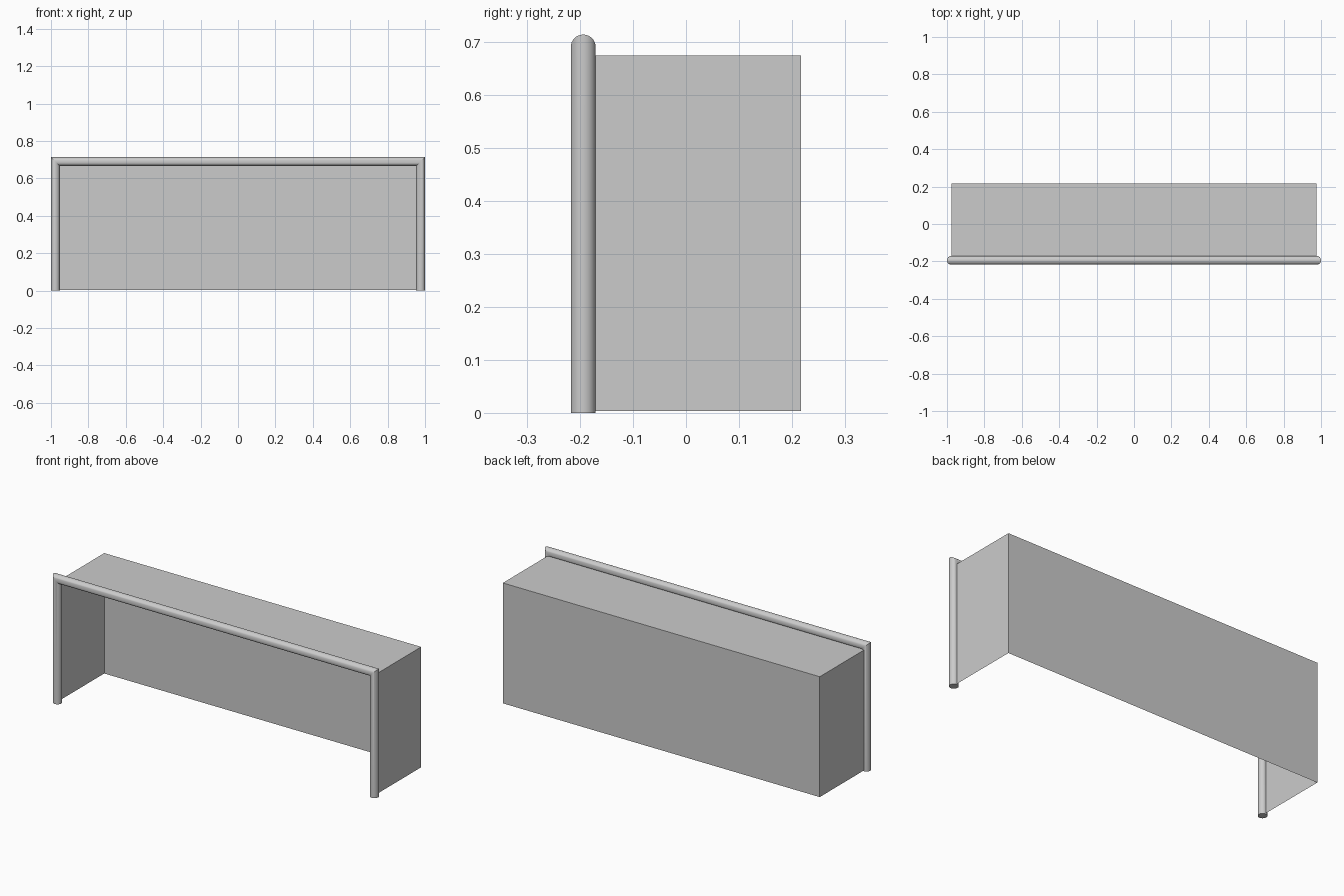
import bpy, bmesh, math

if "Cube" in bpy.data.objects:
    bpy.data.objects.remove(bpy.data.objects["Cube"])

R, SEG = 0.0235, 32            # pipe radius and sides
PX, PY, PZ = 0.9765, -0.194, 0.6905   # pipe centre lines
BACK, NET_Z, NET_FRONT = 0.2175, 0.6745, -0.18


def add_object(name, bm):
    mesh = bpy.data.meshes.new(name)
    bm.to_mesh(mesh)
    bm.free()
    obj = bpy.data.objects.new(name, mesh)
    bpy.context.collection.objects.link(obj)
    return obj


# Goal frame: one pipe swept up, across and down with mitred corners
bm = bmesh.new()
stations = [(-1, False), (-1, True), (1, True), (1, False)]
rings = []
for side, corner in stations:
    ring = []
    for i in range(SEG):
        a = 2 * math.pi * i / SEG
        out = R * math.cos(a)
        z = PZ + out if corner else 0
        ring.append(bm.verts.new((side * (PX + out), PY + R * math.sin(a), z)))
    rings.append(ring)
for lower, upper in zip(rings, rings[1:]):
    for i in range(SEG):
        j = (i + 1) % SEG
        bm.faces.new((lower[i], lower[j], upper[j], upper[i]))
bm.faces.new(rings[0])
bm.faces.new(rings[-1])
bmesh.ops.recalc_face_normals(bm, faces=bm.faces)
frame = add_object("goal_frame", bm)
bpy.context.view_layer.objects.active = frame
frame.select_set(True)
bpy.ops.object.shade_smooth_by_angle(angle=math.radians(35))

# Net: thin sheets for the back, top and both sides; front and bottom open
bm = bmesh.new()
bmesh.ops.create_cube(bm, size=1)
for v in bm.verts:
    v.co.x = math.copysign(PX, v.co.x)
    v.co.y = BACK if v.co.y > 0 else NET_FRONT
    v.co.z = NET_Z if v.co.z > 0 else 0.004
bm.normal_update()
opening = [f for f in bm.faces if f.normal.y < -0.5 or f.normal.z < -0.5]
bmesh.ops.delete(bm, geom=opening, context='FACES')
add_object("net", bm)
